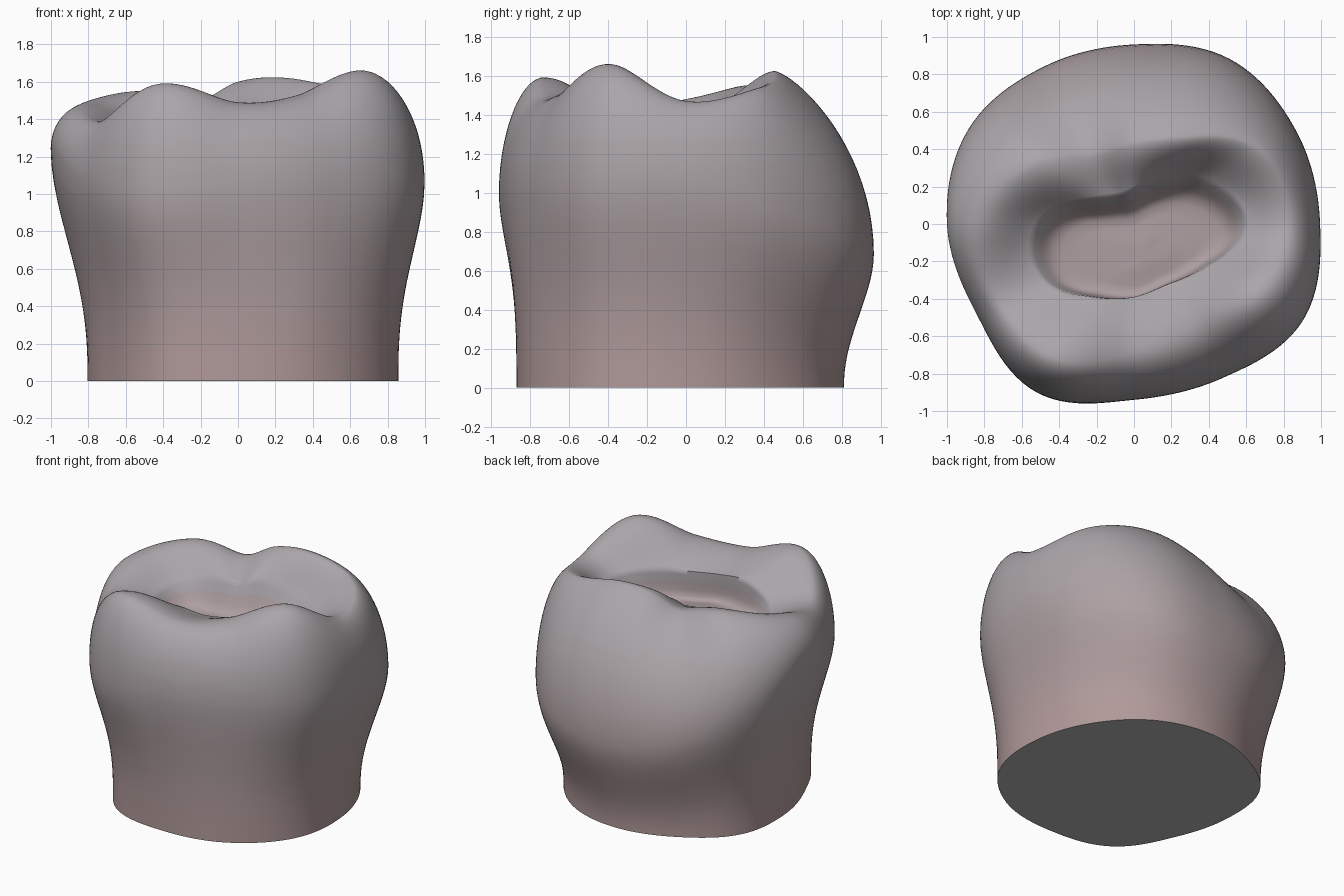
import bpy, bmesh
from math import sin, cos, pi, floor

if "Cube" in bpy.data.objects:
    bpy.data.objects.remove(bpy.data.objects["Cube"])

# Control values every 30 degrees, anticlockwise from +x
BASE_R = [.85, .82, .82, .81, .81, .85, .80, .80, .89, .87, .90, .91]
BELLY_R = [.995, 1.0, 1.02, .96, .97, 1.02, 1.0, .97, 1.04, .94, .95, 1.04]
BELLY_Z = [1.05, .90, .75, .68, .75, 1.0, 1.25, 1.1, 1.0, 1.0, 1.0, 1.05]
CREST_R = [.82, .77, .53, .43, .43, .62, .80, .83, .83, .69, .66, .77]
CREST_Z = [1.47, 1.54, 1.62, 1.60, 1.50, 1.55, 1.48, 1.39, 1.59, 1.49, 1.53, 1.66]
BASIN_R = [.60, .46, .28, .19, .18, .27, .52, .57, .45, .39, .37, .45]
BASIN_Z = [1.38, 1.36, 1.43, 1.46, 1.42, 1.42, 1.36, 1.33, 1.42, 1.41, 1.41, 1.41]
SEGMENTS = 144
CENTRE = (.06, -.14)
FLOOR_Z = 1.21
NECK_STEPS, CROWN_STEPS, SLOPE_STEPS = 16, 20, 16
BANDS = 10


def around(table, angle):
    """Smooth periodic interpolation of a control table."""
    u = angle / (2 * pi) * len(table)
    i, f = floor(u), u - floor(u)
    a, b, c, d = (table[(i + k) % len(table)] for k in (-1, 0, 1, 2))
    return b + .5 * f * (c - a + f * (2*a - 5*b + 4*c - d + f * (3*(b - c) + d - a)))


def smooth(t):
    return t * t * (3 - 2 * t)


def profile(angle):
    """Points from the neck, over the crest, down into the basin."""
    base, br, bz, cr, cz, ir, iz = (around(t, angle) for t in (
        BASE_R, BELLY_R, BELLY_Z, CREST_R, CREST_Z, BASIN_R, BASIN_Z))
    polar = []
    # Neck to belly
    for k in range(NECK_STEPS):
        t = k / NECK_STEPS
        polar.append((base + (br - base) * smooth(t ** (1.35 - .25 * sin(angle))), bz * t))
    # Belly to crest
    power = 1 + .5 * max(0, sin(angle))
    for k in range(CROWN_STEPS):
        p = k / CROWN_STEPS * pi / 2
        polar.append((cr + (br - cr) * cos(p) ** power, bz + (cz - bz) * sin(p)))
    # Crest to basin edge
    for k in range(SLOPE_STEPS + 1):
        t = k / SLOPE_STEPS
        polar.append((cr + (ir - cr) * t, cz + (iz - cz) * t * t * (2 - t)))
    points = [(r * cos(angle), r * sin(angle), z) for r, z in polar]
    # Basin wall (wide at the back, steep at the front) and nearly flat floor
    ex, ey, ez = points[-1]
    for scale, drop in ((.97, .14), (.92, .42), (.87, .7), (.81, .9), (.72, 1), (.55, 1), (.35, .97), (.17, .95)):
        points.append((CENTRE[0] + (ex - CENTRE[0]) * scale,
                       CENTRE[1] + (ey - CENTRE[1]) * scale - .05 * drop * (1 - abs(ex)),
                       ez + (FLOOR_Z - ez) * drop))
    return points


def band_of(z):
    return max(0, min(BANDS - 1, int(z / 1.4 * BANDS)))


# Crown surface: sweep the profile around
bm = bmesh.new()
columns = [[bm.verts.new(p) for p in profile(2 * pi * s / SEGMENTS)] for s in range(SEGMENTS)]
pole = bm.verts.new((CENTRE[0], CENTRE[1] - .045, FLOOR_Z + .01))
edge = NECK_STEPS + CROWN_STEPS + SLOPE_STEPS
for s in range(SEGMENTS):
    a, b = columns[s], columns[(s + 1) % SEGMENTS]
    for k in range(len(a) - 1):
        face = bm.faces.new((a[k], b[k], b[k + 1], a[k + 1]))
        face.material_index = 4 if k >= edge + 2 else band_of(a[k].co.z)
    bm.faces.new((a[-1], b[-1], pole)).material_index = 4
# Flat cut underside
bm.faces.new([c[0] for c in reversed(columns)]).material_index = BANDS
bmesh.ops.recalc_face_normals(bm, faces=bm.faces[:])
mesh = bpy.data.meshes.new("tooth_crown")
bm.to_mesh(mesh)
bm.free()
crown = bpy.data.objects.new("tooth_crown", mesh)
bpy.context.collection.objects.link(crown)

# Enamel bands shading from pink neck to grey cusps, plus grey underside
NECK, CUSP = (.44, .32, .32), (.40, .375, .395)
for i in range(BANDS):
    band = bpy.data.materials.new(f"enamel_{i}")
    t = i / (BANDS - 1)
    band.diffuse_color = (*(n + (c - n) * t for n, c in zip(NECK, CUSP)), 1)
    band.use_nodes = True
    band.node_tree.nodes["Principled BSDF"].inputs["Base Color"].default_value = band.diffuse_color
    mesh.materials.append(band)
underside = bpy.data.materials.new("underside")
underside.diffuse_color = (.45, .45, .45, 1)
underside.use_nodes = True
underside.node_tree.nodes["Principled BSDF"].inputs["Base Color"].default_value = underside.diffuse_color
mesh.materials.append(underside)

bpy.context.view_layer.objects.active = crown
crown.select_set(True)
bpy.ops.object.shade_smooth_by_angle(angle=pi / 3)
